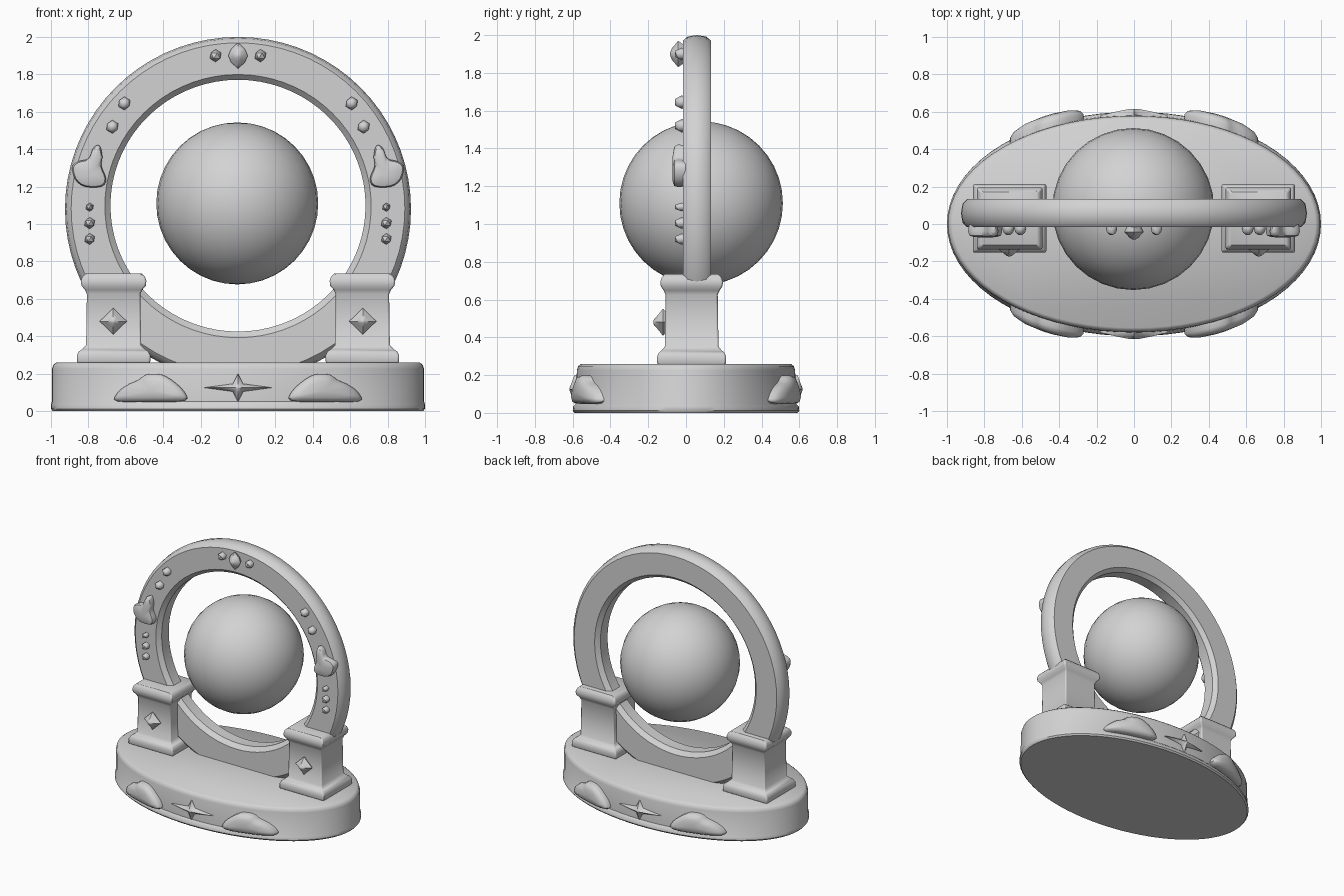
import bpy, bmesh, math
from mathutils import Vector

if "Cube" in bpy.data.objects:
    bpy.data.objects.remove(bpy.data.objects["Cube"])

stone = bpy.data.materials.new("pale grey")
stone.diffuse_color = (0.65, 0.65, 0.65, 1)
stone.use_nodes = True
stone.node_tree.nodes["Principled BSDF"].inputs["Base Color"].default_value = stone.diffuse_color


def finish(name, bm, angle=40):
    bmesh.ops.recalc_face_normals(bm, faces=bm.faces)
    mesh = bpy.data.meshes.new(name)
    bm.to_mesh(mesh)
    bm.free()
    obj = bpy.data.objects.new(name, mesh)
    bpy.context.collection.objects.link(obj)
    mesh.materials.append(stone)
    bpy.ops.object.select_all(action='DESELECT')
    bpy.context.view_layer.objects.active = obj
    obj.select_set(True)
    bpy.ops.object.shade_smooth_by_angle(angle=math.radians(angle))
    return obj


def loft(name, rings, cyclic=False, angle=40):
    """Skin a stack of equal-length closed loops."""
    bm = bmesh.new()
    loops = [[bm.verts.new(p) for p in ring] for ring in rings]
    pairs = list(zip(loops, loops[1:]))
    if cyclic:
        pairs.append((loops[-1], loops[0]))
    for a, b in pairs:
        n = len(a)
        for i in range(n):
            j = (i + 1) % n
            bm.faces.new((a[i], a[j], b[j], b[i]))
    if not cyclic:
        bm.faces.new(loops[0])
        bm.faces.new(loops[-1])
    return finish(name, bm, angle)


def ellipse(rx, ry, n=72):
    return [(rx * math.cos(2 * math.pi * i / n), ry * math.sin(2 * math.pi * i / n)) for i in range(n)]


def smooth_outline(pts, steps=3):
    """Closed Catmull-Rom curve through the points."""
    out, n = [], len(pts)
    for i in range(n):
        a, b, c, d = (Vector(pts[(i + k) % n]) for k in (-1, 0, 1, 2))
        for s in range(steps):
            t = s / steps
            out.append(0.5 * (2 * b + (c - a) * t + (2 * a - 5 * b + 4 * c - d) * t * t
                              + (3 * b - a - 3 * c + d) * t ** 3))
    return out


def relief(name, outline, centre, levels, place, angle=50):
    """Raised ornament: outline shrunk towards its centre at each height."""
    c = Vector(centre)
    loft(name, [[place(*(c + (Vector(p) - c) * s), d) for p in outline] for s, d in levels], angle=angle)


def star(cx, cz, w, h, waist_w, waist_h):
    pts = []
    for i in range(8):
        a = i * math.pi / 4
        rx, rz = (w, h) if i % 2 == 0 else (waist_w, waist_h)
        pts.append((cx + rx * math.cos(a), cz + rz * math.sin(a)))
    return pts


# Oval plinth with a bottom lip and rounded top edge
profile = [(0.99, 0.59, 0), (1.0, 0.6, 0.012), (1.0, 0.597, 0.035), (0.995, 0.582, 0.05),
           (0.995, 0.578, 0.225), (0.988, 0.571, 0.247), (0.97, 0.555, 0.26)]
loft("plinth", [[(x, y, z) for x, y in ellipse(rx, ry)] for rx, ry, z in profile])

# Upright ring: rounded rectangular section, inner opening slightly higher
section = [(0.0, 0.03), (0.03, 0.0), (0.12, 0.0), (0.21, 0.0), (0.235, 0.025), (0.243, 0.075),
           (0.235, 0.125), (0.21, 0.15), (0.12, 0.15), (0.03, 0.15), (0.0, 0.12)]
rings = []
for r, y in section:
    t = r / 0.243
    cz = 1.098 + (1.08 - 1.098) * t
    rings.append([(x, y - 0.017, cz + z) for x, z in ellipse(0.682 + r, 0.673 + 0.247 * t)])
loft("ring", rings, cyclic=True)

# Floating orb
bm = bmesh.new()
bmesh.ops.create_uvsphere(bm, u_segments=32, v_segments=20, radius=0.433)
bmesh.ops.translate(bm, verts=bm.verts, vec=(-0.004, 0.08, 1.11))
finish("orb", bm, 60)


def gem(name, x, z, r, rz, depth):
    bm = bmesh.new()
    bmesh.ops.create_icosphere(bm, subdivisions=1, radius=1)
    bmesh.ops.scale(bm, verts=bm.verts, vec=(r, depth, rz))
    bmesh.ops.translate(bm, verts=bm.verts, vec=(x, -0.022, z))
    finish(name, bm, 45)


def on_ring(x, z, d):
    return (x, -0.012 - d, z)


# Crown gem
relief("crown_gem", star(0, 1.9, 0.052, 0.07, 0.052, 0.05), (0, 1.9),
       [(0.7, 0), (1, 0.03), (0.45, 0.062), (0.1, 0.072)], on_ring)

ring_blob = [(0.74, 1.42), (0.725, 1.36), (0.73, 1.31), (0.705, 1.24), (0.73, 1.2), (0.82, 1.2),
             (0.872, 1.24), (0.887, 1.305), (0.855, 1.335), (0.8, 1.35), (0.775, 1.405)]
base_blob = [(0.285, 0.055), (0.285, 0.1), (0.34, 0.155), (0.41, 0.195), (0.49, 0.195), (0.535, 0.165),
             (0.6, 0.135), (0.65, 0.09), (0.645, 0.052), (0.46, 0.048)]
gems = [(0.12, 1.9, 0.034), (0.608, 1.645, 0.036), (0.672, 1.52, 0.036),
        (0.793, 1.09, 0.023), (0.793, 1.005, 0.031), (0.793, 0.92, 0.03)]
# Pillar steps: height, half width, half depth
steps = [(0.255, 0.19, 0.178), (0.265, 0.196, 0.183), (0.298, 0.196, 0.183), (0.318, 0.186, 0.174),
         (0.335, 0.163, 0.155), (0.352, 0.147, 0.142), (0.625, 0.143, 0.138), (0.648, 0.153, 0.148),
         (0.67, 0.172, 0.163), (0.695, 0.175, 0.166), (0.718, 0.168, 0.158), (0.735, 0.15, 0.142)]

for side, s in (("right", 1), ("left", -1)):
    # Square pillars clasping the ring
    pillar = loft(side + "_pillar",
                  [[(s * 0.665 + a * w, 0.03 + b * d, z) for a, b in ((-1, -1), (1, -1), (1, 1), (-1, 1))]
                   for z, w, d in steps], angle=45)
    soft = pillar.modifiers.new("soft_corners", 'BEVEL')
    soft.width, soft.segments, soft.limit_method = 0.008, 2, 'ANGLE'
    soft.angle_limit = math.radians(60)
    # Pillar diamond
    relief(side + "_diamond", star(s * 0.667, 0.48, 0.073, 0.071, 0.05, 0.05), (s * 0.667, 0.48),
           [(0.8, 0), (1, 0.018), (0.6, 0.04), (0.2, 0.065), (0.05, 0.068)],
           lambda x, z, d: (x, -0.105 - d, z))
    # Ring gems and shell-like ornament
    for i, (x, z, r) in enumerate(gems):
        gem(f"{side}_ring_gem_{i}", s * x, z, r, r, 0.044)
    relief(side + "_ring_shell", smooth_outline([(s * x, z) for x, z in ring_blob]), (s * 0.79, 1.27),
           [(0.95, -0.01), (1, 0.03), (0.92, 0.05), (0.65, 0.058), (0.2, 0.06)], on_ring)

for face, f in (("front", -1), ("back", 1)):
    # Ornaments follow the curved plinth wall
    def on_plinth(x, z, d, f=f):
        return (x, f * (0.578 * math.sqrt(1 - (x / 0.995) ** 2) + d), z)

    relief(face + "_star", star(0, 0.125, 0.185, 0.078, 0.04, 0.03), (0, 0.125),
           [(1, -0.01), (0.97, 0.012), (0.5, 0.026), (0.1, 0.038)], on_plinth)
    for side, s in (("right", 1), ("left", -1)):
        relief(f"{face}_{side}_plinth_shell", smooth_outline([(s * x, z) for x, z in base_blob]),
               (s * 0.46, 0.11), [(1, -0.01), (1, 0.03), (0.9, 0.052), (0.6, 0.066), (0.15, 0.07)], on_plinth)
